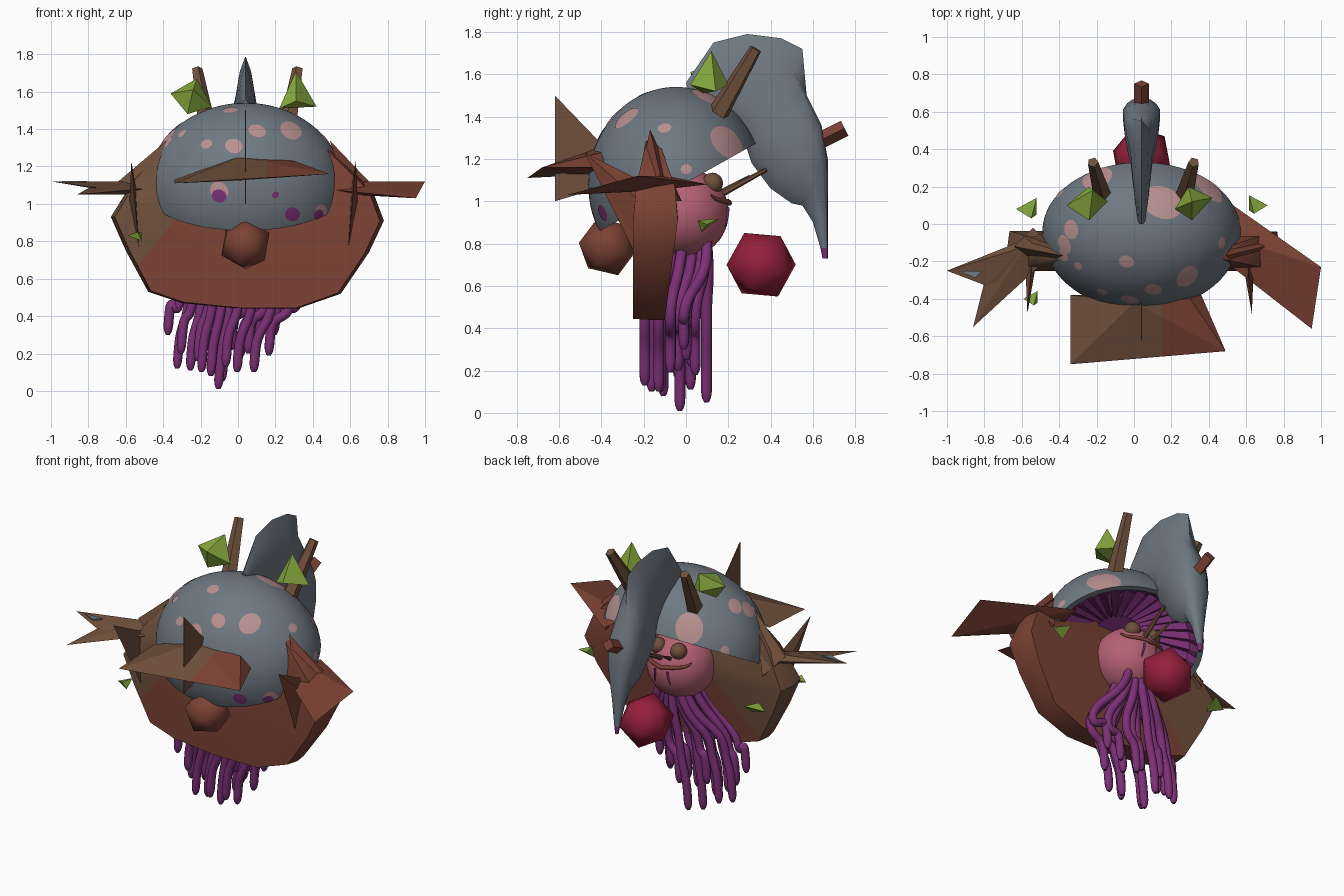
import bpy, bmesh, math, random
from mathutils import Vector, Matrix

random.seed(4)
cube = bpy.data.objects.get("Cube")
if cube:
    bpy.data.objects.remove(cube, do_unlink=True)


def material(name, r, g, b):
    m = bpy.data.materials.new(name)
    m.diffuse_color = (r, g, b, 1)
    m.use_nodes = True
    node = m.node_tree.nodes["Principled BSDF"]
    node.inputs["Base Color"].default_value = (r, g, b, 1)
    return m


grey = material("slate grey", .16, .19, .22)
spot_pink = material("pale spot pink", .48, .28, .28)
skin = material("rose skin", .46, .12, .17)
brown = material("bark brown", .16, .08, .045)
rust = material("rust red", .2, .055, .035)
purple = material("deep purple", .2, .03, .18)
green = material("leaf green", .25, .41, .05)
crimson = material("crimson", .3, .014, .045)


def finish(name, bm, mats, smooth=0, recalc=True):
    """Make the object; smooth is the largest angle, in degrees, shaded as round."""
    if recalc:
        bmesh.ops.recalc_face_normals(bm, faces=bm.faces)
    for f in bm.faces:
        f.smooth = smooth > 0
    mesh = bpy.data.meshes.new(name)
    bm.to_mesh(mesh)
    bm.free()
    if smooth:
        mesh.set_sharp_from_angle(angle=math.radians(smooth))
    for m in mats:
        mesh.materials.append(m)
    bpy.context.collection.objects.link(bpy.data.objects.new(name, mesh))


def cut(bm, co, no, trim=False):
    bmesh.ops.bisect_plane(bm, geom=bm.verts[:] + bm.edges[:] + bm.faces[:],
                           plane_co=co, plane_no=no, clear_inner=trim)


def hull(name, points, mats, split=None, smooth=0):
    """Convex chunk; an optional plane divides it into two colours."""
    bm = bmesh.new()
    verts = [bm.verts.new(p) for p in points]
    res = bmesh.ops.convex_hull(bm, input=verts)
    junk = {g for g in res["geom_interior"] + res["geom_unused"] if isinstance(g, bmesh.types.BMVert)}
    bmesh.ops.delete(bm, geom=list(junk), context="VERTS")
    if split:
        co, no = Vector(split[0]), Vector(split[1])
        cut(bm, co, no)
        for f in bm.faces:
            f.material_index = int((f.calc_center_median() - co).dot(no) > 0)
    finish(name, bm, mats, smooth)


def ball(name, center, radius, mat, detail=1, tilt=0):
    bm = bmesh.new()
    bmesh.ops.create_icosphere(bm, subdivisions=detail, radius=radius,
                               matrix=Matrix.Translation(center) @ Matrix.Rotation(math.radians(tilt), 4, "X"))
    finish(name, bm, [mat], 60)


def stick(name, a, b, r1, r2, mat, sides=6):
    a, b = Vector(a), Vector(b)
    bm = bmesh.new()
    turn = (b - a).to_track_quat("Z", "Y").to_matrix().to_4x4()
    bmesh.ops.create_cone(bm, cap_ends=True, segments=sides, radius1=r1, radius2=r2, depth=(b - a).length,
                          matrix=Matrix.Translation((a + b) / 2) @ turn)
    finish(name, bm, [mat])


def tube(name, points, radius, mat):
    cu = bpy.data.curves.new(name, "CURVE")
    cu.dimensions = "3D"
    cu.bevel_depth, cu.bevel_resolution, cu.use_fill_caps = radius, 3, True
    sp = cu.splines.new("NURBS")
    sp.points.add(len(points) - 1)
    for p, co in zip(sp.points, points):
        p.co = (*co, 1)
    sp.points[-1].radius = .4
    sp.order_u, sp.use_endpoint_u, sp.resolution_u = 4, True, 6
    cu.materials.append(mat)
    bpy.context.collection.objects.link(bpy.data.objects.new(name, cu))


# Cap: ellipsoid cut by a tilted plane
center, size = Vector((.04, -.047, 1.08)), Vector((.53, .415, .46))
rim_mid = Vector((.04, -.04, 1.065))
slope = Vector((0, .73, .41)).normalized()
axis = Vector((0, -slope.z, slope.y))


def on_cap(p, scale=1):
    d = Vector(p) - center
    return center + Vector(d[i] / size[i] for i in range(3)).normalized() * size * scale


bm = bmesh.new()
bmesh.ops.create_uvsphere(bm, u_segments=96, v_segments=48, radius=1)
for v in bm.verts:
    v.co = center + v.co * size
cut(bm, rim_mid, axis, True)
finish("mushroom_cap", bm, [grey], 60)

# Spots: thin round patches that follow the cap, trimmed at its rim
pink_spots = [(-.16, -.35, 1.31, .03), (-.02, -.39, 1.3, .045), (.1, -.34, 1.38, .045),
              (.28, -.28, 1.39, .065), (-.29, -.22, 1.37, .025), (-.33, -.03, 1.4, .05),
              (-.37, -.11, 1.36, .05), (-.38, -.17, 1.33, .035), (.15, .12, 1.49, .105),
              (-.18, .23, 1.31, .09), (.4, .2, 1.28, .095), (.46, -.1, 1.34, .03), (.55, 0, 1.15, .025),
              (-.04, -.2, 1.5, .038), (-.09, -.42, 1.07, .05), (-.39, .16, 1.2, .028), (.42, -.28, .96, .045)]
purple_spots = [(.28, -.38, .95, .04), (.41, -.29, .95, .03), (-.09, -.42, 1.045, .037), (.19, -.42, 1.05, .018)]
for label, spots, mat, lift in (("pink", pink_spots, spot_pink, 1.006), ("purple", purple_spots, purple, 1.01)):
    bm = bmesh.new()
    for *p, radius in spots:
        mid = on_cap(p)
        n = (mid - center).normalized()
        side = n.orthogonal().normalized()
        up = n.cross(side)
        inner = [bm.verts.new(on_cap(mid, lift))]
        for step in (.33, .67, 1):
            ring = []
            for i in range(24):
                a = math.tau * i / 24
                wobble = radius * step * (1 + .08 * math.sin(2 * a + radius * 99))
                ring.append(bm.verts.new(on_cap(mid + (side * math.cos(a) + up * math.sin(a)) * wobble, lift)))
            for i in range(24):
                j = (i + 1) % 24
                if len(inner) == 1:
                    bm.faces.new((inner[0], ring[i], ring[j]))
                else:
                    bm.faces.new((inner[i], ring[i], ring[j], inner[j]))
            inner = ring
    cut(bm, rim_mid, axis, True)
    finish(label + "_spots", bm, [mat], 60, recalc=False)

# Gills: grey lip, then a pleated shallow cone under the cap
bm = bmesh.new()
rings = []
count = 64
for scale, lift, pleat in ((1, 0, 0), (.93, .005, 0), (.85, .04, .015), (.3, .14, .015)):
    ring = []
    for i in range(count):
        a = math.tau * i / count
        h = lift + (pleat if i % 2 else -pleat)
        ring.append(bm.verts.new(rim_mid + Vector((.53 * math.cos(a) * scale, 0, 0))
                                 + slope * (.425 * math.sin(a) * scale) + axis * h))
    rings.append(ring)
for level, (r0, r1) in enumerate(zip(rings, rings[1:])):
    for i in range(count):
        j = (i + 1) % count
        bm.faces.new((r0[j], r0[i], r1[i], r1[j])).material_index = int(level > 0)
bm.faces.new(reversed(rings[-1])).material_index = 1
finish("cap_gills", bm, [grey, purple], recalc=False)

# Tail fin: rounded sections, widest near the spine at the top and near the back lower down
sections = [((0, 1.56), (.02, 1.48), .02), ((.13, 1.75), (.1, 1.42), .035), ((.29, 1.79), (.2, 1.38), .05),
            ((.45, 1.77), (.27, 1.3), .06), ((.55, 1.72), (.31, 1.18), .075), ((.57, 1.5), (.4, 1.06), .095),
            ((.64, 1.36), (.5, .99), .105), ((.67, 1.2), (.55, .98), .08), ((.67, .95), (.6, .9), .04),
            ((.67, .78), (.635, .78), .018), ((.67, .73), (.645, .73), .01)]
bm = bmesh.new()
rings = []
for level, ((y0, z0), (y1, z1), half) in enumerate(sections):
    ring = []
    for i in range(10):
        a = math.tau * i / 10
        t = ((1 - math.cos(a)) / 2) ** (.7 if level < 5 else 1.5)
        ring.append(bm.verts.new((.04 + half * math.sin(a), y0 + (y1 - y0) * t, z0 + (z1 - z0) * t)))
    rings.append(ring)
for r0, r1 in zip(rings, rings[1:]):
    for i in range(10):
        bm.faces.new((r0[i], r0[i - 1], r1[i - 1], r1[i]))
bm.faces.new(rings[0])
bm.faces.new(rings[-1])
for f in bm.faces:
    f.material_index = int(f.calc_center_median().z < .79)
finish("tail_fin", bm, [grey, purple], 50)
stick("fin_stub", (.04, .6, 1.27), (.04, .75, 1.345), .04, .04, rust, 4)

# Shell: broad faceted shield behind the cap front, thinning towards its top corners
outline = [(-.36, 1.33), (-.55, 1.14), (-.68, .93), (-.6, .75), (-.48, .53), (-.3, .47), (0, .44),
           (.32, .44), (.55, .52), (.7, .74), (.78, .91), (.72, 1.07), (.48, 1.3)]
points = []
for x, z in outline:
    thin = max(0, (z - 1) / .33)
    front = -.25 + .07 * thin
    back = -.1 + (z - .44) * .13 - .16 * thin
    points += [(.05 + (x - .05) * .97, front, .88 + (z - .88) * .99), (x, (front + back) / 2, z),
               (.05 + (x - .05) * .98, back, z)]
hull("shell", points, [brown, rust], ((-.32, -.22, .9), (1, -1, -.8)), 50)

# Nose and brow
ball("nose", (.04, -.37, .785), .143, rust, tilt=20)
hull("brow_plate", [(-.34, -.75, 1.11), (.49, -.68, 1.16), (0, -.42, 1.25), (.3, -.4, 1.23),
                    (-.34, -.38, 1.13), (.36, -.38, 1.16), (0, -.45, 1.125)],
     [brown, rust], ((.15, 0, 1.1), (1, 0, 0)))
hull("brow_crest", [(x, *p) for x in (.037, .043) for p in ((-.62, 1.5), (-.62, 1), (-.35, 1.08), (-.35, 1.22))], [brown])

# Side thorns: flat wings, horns and blades
hull("left_wing", [(.53, .1, 1.08), (1, -.23, 1.12), (.95, -.56, 1.03), (.46, -.18, 1.08),
                   (.6, -.1, 1.12), (.6, -.15, 1.05)], [rust])
for label, tip, side in (("rear", (-1, -.25, 1.12), (-.79, -.33, 1.09)),
                         ("front", (-.86, -.55, 1.05), (-.79, -.27, 1.09))):
    hull("right_wing_" + label, [tip, side, (-.5, -.05, 1.08), (-.5, -.22, 1.08),
                                 (-.58, -.12, 1.12), (-.58, -.14, 1.05)], [brown])
hull("wing_tip_patch", [(x, y, z) for z in (1.115, 1.123) for x, y in ((-.94, -.25), (-.81, -.25), (-.85, -.29))], [grey])
for label, x, apex, mat in (("left", .6, .49, rust), ("right", -.54, -.38, brown)):
    s = math.copysign(1, x)
    hull(label + "_horn", [(apex, -.17, 1.34), (x, -.24, 1), (x, -.02, 1), (x + .1 * s, -.12, 1.12)], [mat])
    hull(label + "_blade", [(x + .03 * s, -.48, 1.23), (x - .01 * s, -.25, .77), (x, -.12, 1.05),
                            (x + .04 * s, -.24, 1.02)], [mat])

# Twigs and leaves on top
for label, x, lean in (("right", -.16, -.06), ("left", .26, .06)):
    stick(label + "_twig", (x, .12, 1.36), (x + lean, .33, 1.72), .055, .03, brown, 5)
hull("right_leaf", [(-.36, .1, 1.59), (-.22, .18, 1.67), (-.14, .12, 1.52), (-.27, .07, 1.48),
                    (-.24, .02, 1.61), (-.24, .2, 1.56)], [green])
hull("left_leaf", [(.22, .08, 1.51), (.31, .12, 1.71), (.42, .14, 1.52), (.31, .02, 1.55), (.29, .2, 1.55)], [green])
for i, (x, y, z, k) in enumerate(((-.57, .08, .83, 1), (-.55, -.4, .83, .7), (.66, .1, .89, .9))):
    s = math.copysign(k, x)
    hull(f"small_leaf_{i + 1}", [(x + .06 * s, y, z), (x - .05 * s, y + .06 * k, z + .03 * k),
                                 (x - .05 * s, y - .03 * k, z - .04 * k), (x - .02 * s, y - .05 * k, z + .02)], [green])

# Head and the face on its rear side
ball("head", (.035, -.01, .945), .212, skin, 4)
for label, s in (("right", -1), ("left", 1)):
    x = .04 + s * .075
    ball(label + "_eye", (x, .125, 1.085), .05, brown, 3)
    tube(label + "_moustache", [(.04, .205, .99), (x, .205, 1.01), (x + .06 * s, .15, .99),
                                (x + .09 * s, .12, 1.03)], .012, rust)
    tube(label + "_face_mark", [(x - .03 * s, .2, .97), (x - .03 * s, .198, .93), (x - .02 * s, .19, .9),
                                (x - .02 * s, .185, .88)], .006, purple)
stick("face_twig", (.06, .16, 1.03), (.08, .38, 1.15), .016, .01, brown)
stick("face_thorn", (0, .16, 1.04), (-.04, .3, 1.12), .014, .005, brown)

# Hanging ball
ball("crimson_ball", (.04, .355, .7), .17, crimson, tilt=28)

# Tentacles
tips = [(-.37, .3), (-.32, .12), (-.3, .2), (-.25, .11), (-.21, .16), (-.19, .1), (-.17, .22), (-.14, .08),
        (-.08, .05), (-.1, .01), (-.06, .13), (-.03, .22), (0, .1), (.02, .18), (.06, .2), (.09, .1),
        (.11, .25), (.17, .19), (.2, .3)]
for i, (x, z) in enumerate(tips):
    swing = (-1, .6, -.5, .9, .2)[i % 5] + random.uniform(-.1, .1)
    y = -.05 + swing * .14 * (1.1 - abs(x + .08) / .35)
    mid = x + .05 + max(0, x + .1) * .22
    tube(f"tentacle_{i + 1}", [(x * .3 + .06, .02 + swing * .08, .82), (x * .5 + .06, .015 + swing * .1, .66),
                               (mid + .01, y, .56), (mid, y, .4), (x + .01, y, z + .2),
                               (x, y, z + .08), (x - .005, y, z + .02), (x - .005, y, z)], .026, purple)
